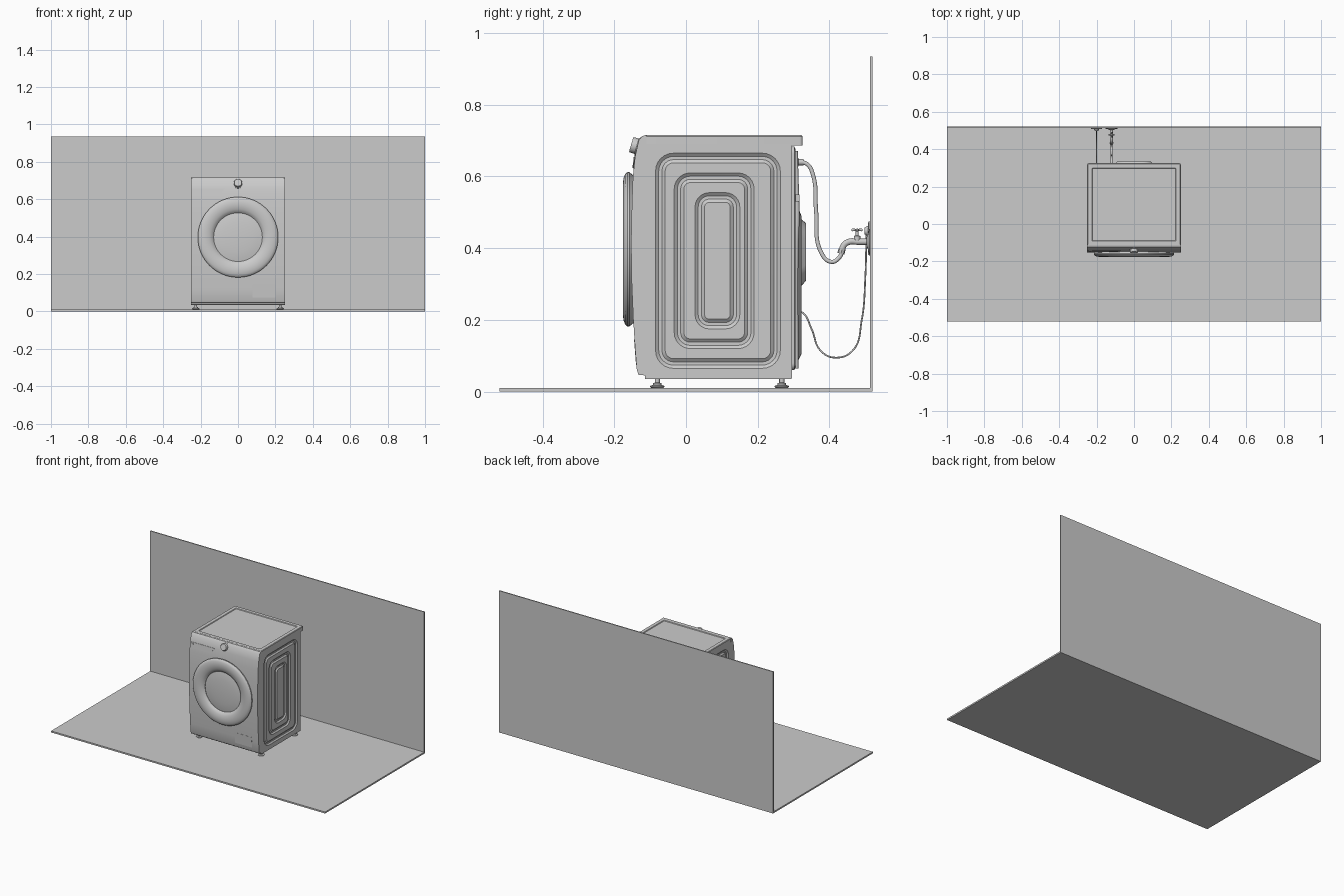
import bpy, bmesh, math
from mathutils import Vector

if "Cube" in bpy.data.objects:
    bpy.data.objects.remove(bpy.data.objects["Cube"])


def finish(name, bm, bevel=0):
    bmesh.ops.recalc_face_normals(bm, faces=bm.faces)
    me = bpy.data.meshes.new(name)
    bm.to_mesh(me)
    bm.free()
    ob = bpy.data.objects.new(name, me)
    bpy.context.collection.objects.link(ob)
    if bevel:
        m = ob.modifiers.new("bevel", 'BEVEL')
        m.width, m.segments, m.limit_method = bevel, 2, 'ANGLE'
    return ob


def loft(name, rings):
    """Skin a stack of equal-length point rings and cap both ends."""
    bm = bmesh.new()
    vs = [[bm.verts.new(p) for p in r] for r in rings]
    n = len(vs[0])
    for a, b in zip(vs, vs[1:]):
        for i in range(n):
            j = (i + 1) % n
            bm.faces.new((a[i], a[j], b[j], b[i]))
    bm.faces.new(vs[0])
    bm.faces.new(vs[-1])
    return finish(name, bm)


def rounded(a0, a1, b0, b1, r):
    pts = []
    for k, (a, b) in enumerate([(a1 - r, b1 - r), (a0 + r, b1 - r), (a0 + r, b0 + r), (a1 - r, b0 + r)]):
        for i in range(7):
            t = math.pi / 2 * (k + i / 6)
            pts.append((a + r * math.cos(t), b + r * math.sin(t)))
    return pts


AXES = {'x': lambda a, b, h: (h, a, b), 'y': lambda a, b, h: (a, h, b), 'z': lambda a, b, h: (a, b, h)}


def panel(name, axis, loops):
    """Stack of rounded rectangles (a0, a1, b0, b1, radius, height)."""
    f = AXES[axis]
    return loft(name, [[f(a, b, l[5]) for a, b in rounded(*l[:5])] for l in loops])


def box(name, x0, x1, y0, y1, z0, z1, bevel=0):
    return loft(name, [[(x0, y0, z), (x1, y0, z), (x1, y1, z), (x0, y1, z)] for z in (z0, z1)])


def lathe(name, origin, direction, profile, n=32):
    """Turn (radius, distance) pairs around a direction."""
    q = Vector(direction).to_track_quat('Z', 'Y')
    o = Vector(origin)
    return loft(name, [[o + q @ Vector((r * math.cos(i * math.tau / n), r * math.sin(i * math.tau / n), h))
                        for i in range(n)] for r, h in profile])


def tube(name, pts, radius):
    cu = bpy.data.curves.new(name, 'CURVE')
    cu.dimensions = '3D'
    cu.bevel_depth, cu.bevel_resolution, cu.use_fill_caps = radius, 3, True
    sp = cu.splines.new('BEZIER')
    sp.bezier_points.add(len(pts) - 1)
    for b, p in zip(sp.bezier_points, pts):
        b.co = p
        b.handle_left_type = b.handle_right_type = 'AUTO'
    ob = bpy.data.objects.new(name, cu)
    bpy.context.collection.objects.link(ob)
    return ob


# room
box("floor", -1, 1, -.52, .52, 0, .01)
box("wall", -1, 1, .513, .52, 0, .935)

# cabinet with pressed grooves on both sides
side = [(-.115, .295, .035, .69, .004, .25)]
for a0, a1, b0, b1, r in [(-.085, .263, .065, .665, .05), (-.033, .19, .12, .61, .045), (.025, .15, .175, .555, .04)]:
    for inset, x in [(0, .25), (.009, .243), (.018, .243), (.027, .25)]:
        side.append((a0 + inset, a1 - inset, b0 + inset, b1 - inset, r - inset, x))
panel("cabinet", 'x', [l[:5] + (-l[5],) for l in reversed(side)] + side)

# bowed front panel
front = [(-.132, .047), (-.137, .06), (-.142, .12), (-.147, .2), (-.152, .32), (-.153, .42), (-.151, .52),
         (-.148, .6), (-.142, .655), (-.132, .7), (-.122, .713)]
section = [(-.11, .045)] + front + [(-.11, .715)]
panel_ob = loft("front_panel", [[(x, y, z) for y, z in section] for x in (-.25, .25)])


def front_y(z):
    for (y0, z0), (y1, z1) in zip(front, front[1:]):
        if z0 <= z <= z1:
            return y0 + (y1 - y0) * (z - z0) / (z1 - z0)


def front_plate(name, pts, out):
    return loft(name, [[(x, front_y(z) - o, z) for x, z in pts] for o in (-.006, out)])


# drawer and filter hatch
front_plate("detergent_drawer", [(-.247, .622), (-.105, .622), (-.09, .63), (-.072, .658), (-.247, .658)], .002)
front_plate("drawer_grip", [(-.24, .624), (-.225, .634), (-.225, .65), (-.24, .654)], .004)
front_plate("filter_hatch", [(.077, .075), (.2, .075), (.2, .145), (.077, .145)], .0012)

# top cover with sunken middle
panel("top_cover", 'z', [(-.25, .25, -.115, .325, .008, .686), (-.25, .25, -.115, .325, .008, .712),
                         (-.247, .247, -.113, .322, .007, .715), (-.225, .225, -.092, .3, .007, .715),
                         (-.222, .222, -.089, .297, .006, .711)])

# program knob
lathe("program_knob", (0, -.13, .682), (0, -1, .3),
      [(.026, 0), (.026, .006), (.022, .008), (.022, .021), (.02, .024)])

# door ring and glass
door = [(.2, .0), (.208, .012), (.215, .02), (.215, .026), (.21, .032), (.2, .036), (.185, .0385), (.168, .038),
        (.15, .034), (.138, .028), (.13, .02), (.13, .012)]
lathe("door_ring", (0, -.1375, .397), (0, -1, 0), door, 64)
lathe("door_glass", (0, -.1375, .397), (0, -1, 0),
      [(.132, .005), (.132, .018), (.11, .022), (.08, .025), (.04, .027), (.005, .0275)], 64)

# feet
for sx, xn in ((-1, "left"), (1, "right")):
    for y, yn in ((-.08, "front"), (.267, "back")):
        lathe(f"{yn}_{xn}_foot", (sx * .225, y, .01), (0, 0, 1),
              [(.016, 0), (.02, .003), (.02, .006), (.012, .009), (.012, .014), (.007, .015), (.007, .027)], 20)

# back panel and drive cover
panel("back_panel", 'y', [(-.235, .235, .06, .684, .02, .29), (-.235, .235, .06, .684, .02, .302),
                          (-.225, .225, .07, .674, .015, .306)])
panel("drive_cover", 'y', [(-.17, .17, .08, .52, .09, .30), (-.17, .17, .08, .52, .09, .31),
                           (-.15, .15, .105, .49, .08, .322), (-.1, .1, .295, .48, .05, .322),
                           (-.09, .09, .31, .47, .045, .335)])

# drain hose clipped to the back
tube("drain_hose", [(.2, .306, .065), (.2, .306, .4), (.2, .309, .5), (.195, .306, .6), (.18, .304, .67)], .008)
box("hose_clip", .185, .215, .3, .317, .53, .55)

# water inlet and supply hose
X = -.12
lathe("inlet_nut", (X, .3, .64), (0, 1, 0), [(.014, 0), (.014, .012), (.009, .014), (.009, .028)], 12)
tube("supply_hose", [(X, .315, .641), (X, .338, .634), (X, .354, .605), (X, .363, .5), (X, .376, .39),
                     (X, .405, .362), (X, .428, .375), (X, .436, .395)], .006)

# tap
tube("tap_spout", [(X, .434, .39), (X, .44, .408), (X, .455, .418), (X, .48, .418), (X, .51, .418)], .009)
lathe("tap_nut", (X, .432, .385), (0, .25, 1), [(.01, 0), (.01, .012)], 8)
lathe("tap_flange", (X, .513, .418), (0, -1, 0), [(.035, 0), (.035, .002), (.02, .006), (.012, .01)], 24)
lathe("tap_valve", (X, .477, .42), (0, 0, 1), [(.009, 0), (.009, .014), (.004, .016), (.004, .033)], 16)
for d, n in (((1, 0, 0), "across"), ((0, 1, 0), "along")):
    o = Vector((X, .477, .451)) - Vector(d) * .015
    lathe("tap_handle_" + n, o, d, [(.003, 0), (.004, .002), (.003, .015), (.004, .028), (.003, .03)], 10)

# socket, plug and power cord
P = -.2
panel("wall_socket", 'y', [(P - .03, P + .03, .38, .475, .006, .514), (P - .03, P + .03, .38, .475, .006, .51),
                           (P - .027, P + .027, .383, .472, .005, .508)])
lathe("plug", (P, .51, .448), (0, -1, 0), [(.014, 0), (.013, .006), (.009, .012)], 16)
tube("power_cord", [(P, .304, .225), (P, .325, .22), (P, .35, .175), (P, .375, .115), (P, .415, .095),
                    (P, .465, .115), (P, .49, .2), (P, .5, .32), (P, .503, .44)], .0025)

# smooth shading with crisp edges
for ob in bpy.context.scene.objects:
    ob.select_set(ob.type == 'MESH')
bpy.context.view_layer.objects.active = panel_ob
bpy.ops.object.shade_smooth_by_angle(angle=math.radians(35))
